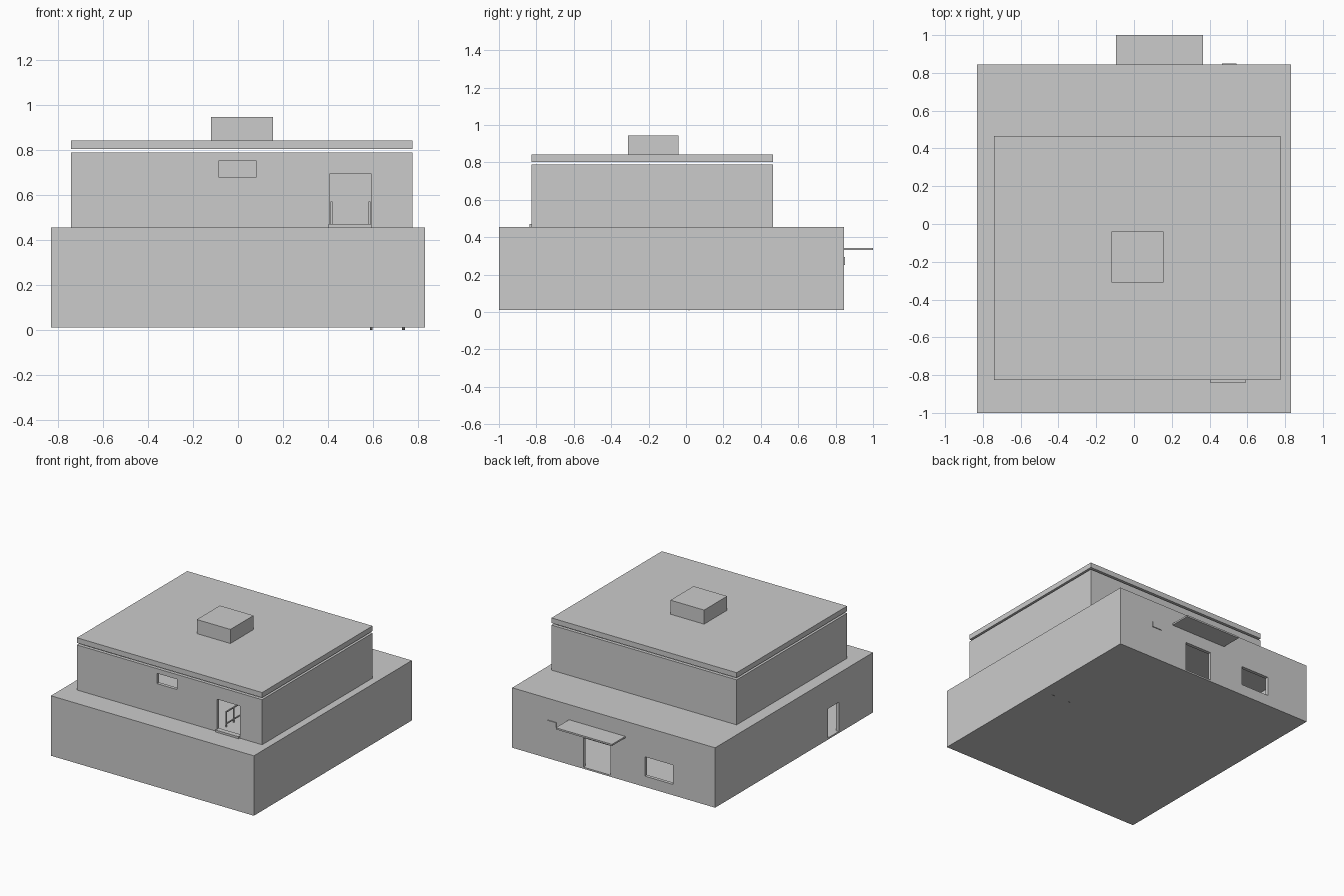
import bpy, bmesh

if "Cube" in bpy.data.objects:
    bpy.data.objects.remove(bpy.data.objects["Cube"])


def box(name, x0, x1, y0, y1, z0, z1):
    """Axis-aligned box from its limits."""
    bm = bmesh.new()
    bmesh.ops.create_cube(bm, size=1)
    for v in bm.verts:
        v.co.x = x1 if v.co.x > 0 else x0
        v.co.y = y1 if v.co.y > 0 else y0
        v.co.z = z1 if v.co.z > 0 else z0
    mesh = bpy.data.meshes.new(name)
    bm.to_mesh(mesh)
    bm.free()
    ob = bpy.data.objects.new(name, mesh)
    bpy.context.collection.objects.link(ob)
    return ob


def side_plate(name, profile, x0, x1):
    """Plate with a y/z outline, extruded along x."""
    bm = bmesh.new()
    face = bm.faces.new([bm.verts.new((x0, y, z)) for y, z in profile])
    ext = bmesh.ops.extrude_face_region(bm, geom=[face])
    bmesh.ops.translate(bm, vec=(x1 - x0, 0, 0),
                        verts=[g for g in ext["geom"] if isinstance(g, bmesh.types.BMVert)])
    bmesh.ops.recalc_face_normals(bm, faces=bm.faces)
    mesh = bpy.data.meshes.new(name)
    bm.to_mesh(mesh)
    bm.free()
    ob = bpy.data.objects.new(name, mesh)
    bpy.context.collection.objects.link(ob)
    return ob


def cut(target, *limits):
    """Cut a box out of the target."""
    cutter = box("cutter", *limits)
    cutter.hide_render = True
    mod = target.modifiers.new("cut", "BOOLEAN")
    mod.operation = "DIFFERENCE"
    mod.solver = "EXACT"
    mod.object = cutter
    bpy.context.view_layer.objects.active = target
    bpy.ops.object.modifier_apply(modifier=mod.name)
    bpy.data.objects.remove(cutter)


T = 0.025  # wall thickness

# Ground storey: hollow, with openings
lower = box("lower_storey", -0.83, 0.83, -1.0, 0.845, 0.012, 0.455)
cut(lower, -0.83 + T, 0.83 - T, -1.0 + T, 0.845 - T, 0.024, 0.435)
cut(lower, 0.025, 0.247, 0.80, 0.90, 0.024, 0.24)       # back door
cut(lower, -0.485, -0.255, 0.80, 0.90, 0.092, 0.235)    # back window
cut(lower, -0.90, -0.78, -0.60, -0.475, 0.024, 0.24)    # left door
cut(lower, 0.60, 0.725, -0.52, -0.16, 0.40, 0.50)       # stairwell

# Upper storey: ring of walls with openings
upper = box("upper_storey", -0.74, 0.775, -0.825, 0.465, 0.455, 0.788)
cut(upper, -0.74 + T, 0.775 - T, -0.825 + T, 0.465 - T, 0.40, 0.90)
cut(upper, 0.405, 0.592, -0.90, -0.78, 0.44, 0.693)     # terrace door
cut(upper, -0.085, 0.08, -0.90, -0.78, 0.677, 0.753)    # front window

# Roof slab and roof hatch
box("roof_slab", -0.74, 0.775, -0.825, 0.465, 0.803, 0.841)
box("roof_hatch", -0.12, 0.155, -0.31, -0.04, 0.841, 0.945)

# Back entrance canopy, wall panel, terrace door sill
box("canopy", -0.095, 0.365, 0.84, 1.0, 0.331, 0.343)
box("wall_panel", 0.467, 0.543, 0.84, 0.851, 0.252, 0.295)
box("door_sill", 0.402, 0.592, -0.838, -0.80, 0.455, 0.47)

# Inner staircase
y0, y1, steps = 0.01, -0.51, 10
for i, x in enumerate((0.585, 0.728)):
    side_plate(f"stair_stringer_{i}",
               [(y0 + 0.015, 0.0), (y0 - 0.02, 0.03), (y1, 0.455), (y1 + 0.04, 0.455)], x, x + 0.012)
for i in range(1, steps):
    t = i / steps
    y = y0 + (y1 - y0) * t
    box(f"stair_tread_{i}", 0.597, 0.728, y - 0.025, y + 0.025, 0.455 * t, 0.455 * t + 0.008)

# Railings inside the terrace door
for i, x in enumerate((0.411, 0.579)):
    box(f"rail_top_{i}", x, x + 0.008, -0.735, -0.55, 0.562, 0.57)
    box(f"rail_bottom_{i}", x, x + 0.008, -0.735, -0.55, 0.475, 0.483)
    for j, y in enumerate((-0.735, -0.646, -0.558)):
        box(f"rail_post_{i}_{j}", x, x + 0.008, y, y + 0.008, 0.455, 0.562)
